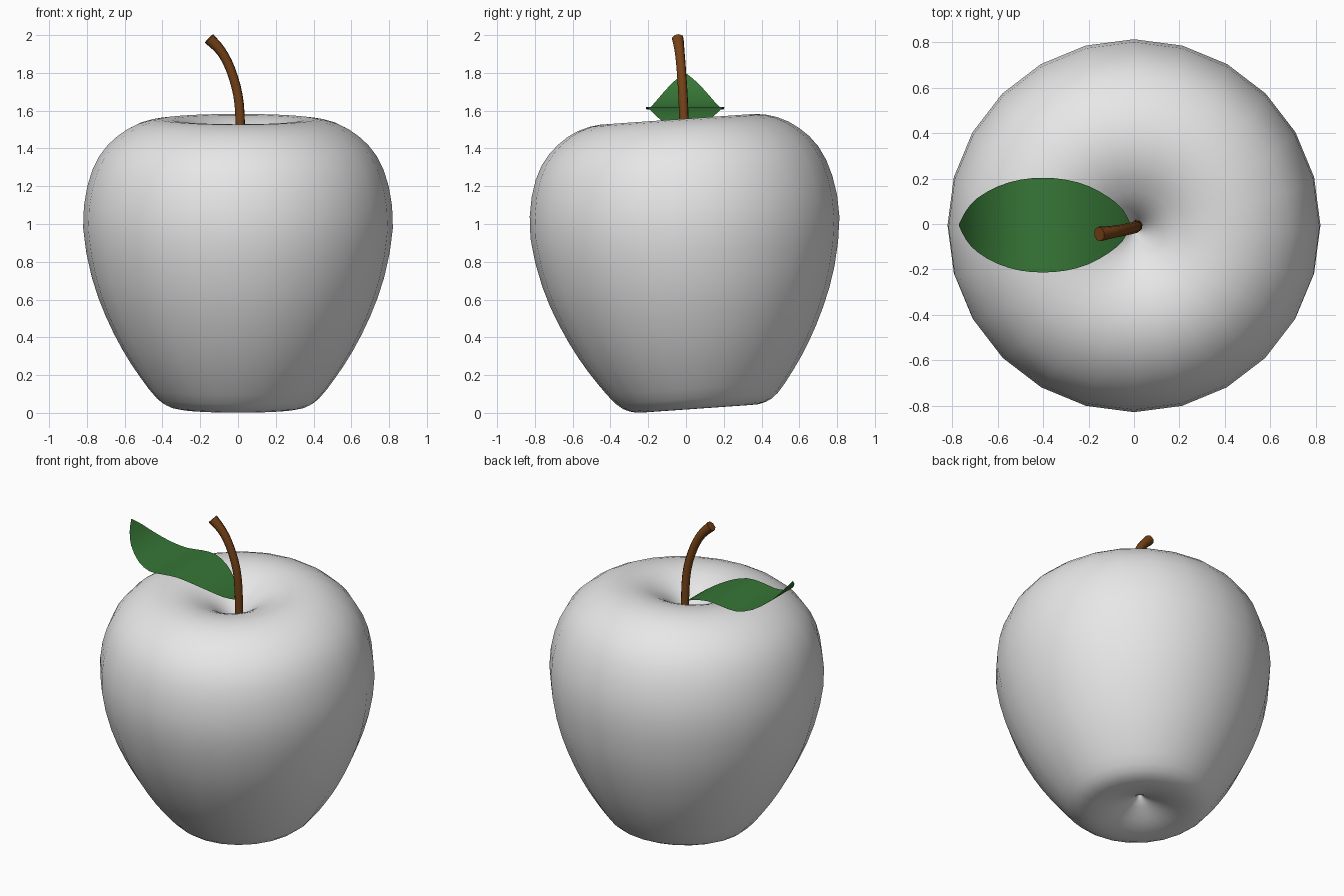
import bpy
import bmesh
import math
from mathutils import Matrix, Vector

cube = bpy.data.objects.get("Cube")
if cube:
    bpy.data.objects.remove(cube, do_unlink=True)


def material(name, color):
    mat = bpy.data.materials.new(name)
    mat.use_nodes = True
    mat.diffuse_color = (*color, 1)
    bsdf = mat.node_tree.nodes["Principled BSDF"]
    bsdf.inputs["Base Color"].default_value = (*color, 1)
    bsdf.inputs["Roughness"].default_value = 0.7
    return mat


def add_object(name, mesh, mat):
    obj = bpy.data.objects.new(name, mesh)
    bpy.context.collection.objects.link(obj)
    mesh.materials.clear()
    mesh.materials.append(mat)
    return obj


def smooth(obj, angle):
    bpy.ops.object.select_all(action="DESELECT")
    obj.select_set(True)
    bpy.context.view_layer.objects.active = obj
    bpy.ops.object.shade_smooth_by_angle(angle=math.radians(angle))


def flowing(points, steps):
    """Smooth path through the given points."""
    pts = [Vector(p) for p in points]
    pts = [2 * pts[0] - pts[1]] + pts + [2 * pts[-1] - pts[-2]]
    path = []
    for a, b, c, d in zip(pts, pts[1:], pts[2:], pts[3:]):
        for i in range(steps):
            t = i / steps
            path.append(b + (c - a) * t / 2
                        + (2 * a - 5 * b + 4 * c - d) * t * t / 2
                        + (3 * b - a - 3 * c + d) * t ** 3 / 2)
    return path + [pts[-2]]


skin = material("pale grey", (0.8, 0.8, 0.8))
green = material("leaf green", (0.037, 0.18, 0.037))
brown = material("stem brown", (0.18, 0.055, 0.009))

# Fruit body: lathed profile with a hollow at each end, leaning forward
profile = [(0, 0.15), (0.03, 0.11), (0.11, 0.068), (0.19, 0.036), (0.28, 0.02),
           (0.36, 0.03), (0.43, 0.075), (0.52, 0.19), (0.61, 0.33), (0.7, 0.51),
           (0.775, 0.72), (0.82, 0.98), (0.798, 1.2), (0.735, 1.36),
           (0.64, 1.465), (0.53, 1.53), (0.41, 1.556), (0.3, 1.545),
           (0.22, 1.515), (0.15, 1.475), (0.09, 1.42), (0.04, 1.35), (0, 1.27)]
bm = bmesh.new()
verts = [bm.verts.new((0, max(r, 0), z)) for r, z in flowing(profile, 2)]
edges = [bm.edges.new(pair) for pair in zip(verts, verts[1:])]
bmesh.ops.spin(bm, geom=verts + edges, cent=(0, 0, 0), axis=(0, 0, 1),
               angle=math.tau, steps=24, use_duplicate=False)
bmesh.ops.remove_doubles(bm, verts=bm.verts, dist=0.0005)
bmesh.ops.recalc_face_normals(bm, faces=bm.faces)
bmesh.ops.rotate(bm, verts=bm.verts, cent=(0, 0, 0.9),
                 matrix=Matrix.Rotation(math.radians(4), 3, "X"))
mesh = bpy.data.meshes.new("fruit_body")
bm.to_mesh(mesh)
bm.free()
smooth(add_object("fruit_body", mesh, skin), 80)

# Stem: bent tube, flared at the tip
path = [(0.012, -0.005, 1.25, 0.9), (0.012, -0.01, 1.52, 0.95),
        (0.0, -0.016, 1.68, 0.95), (-0.04, -0.025, 1.82, 0.95),
        (-0.09, -0.034, 1.915, 1), (-0.153, -0.044, 1.982, 1.2)]
curve = bpy.data.curves.new("stem", "CURVE")
curve.dimensions = "3D"
curve.bevel_depth = 0.027
curve.bevel_resolution = 2
curve.use_fill_caps = True
stations = flowing(path, 3)
spline = curve.splines.new("POLY")
spline.points.add(len(stations) - 1)
for point, s in zip(spline.points, stations):
    point.co = (s[0], s[1], s[2], 1)
    point.radius = s[3]
helper = bpy.data.objects.new("stem_path", curve)
bpy.context.collection.objects.link(helper)
bpy.context.view_layer.update()
evaluated = helper.evaluated_get(bpy.context.evaluated_depsgraph_get())
mesh = bpy.data.meshes.new_from_object(evaluated)
bpy.data.objects.remove(helper, do_unlink=True)
smooth(add_object("stem", mesh, brown), 60)

# Leaf: thin wavy sheet, each station gives x, half width and height
leaf = [(-0.015, 0.005, 1.475), (-0.05, 0.07, 1.505), (-0.11, 0.122, 1.545),
        (-0.2, 0.172, 1.59), (-0.3, 0.2, 1.618), (-0.4, 0.208, 1.615),
        (-0.5, 0.2, 1.606), (-0.6, 0.17, 1.632), (-0.69, 0.118, 1.692),
        (-0.74, 0.062, 1.752), (-0.77, 0.003, 1.8)]
bm = bmesh.new()
rows = []
for x, half, z in flowing(leaf, 2):
    rows.append([bm.verts.new((x, side * half - 0.005, z)) for side in (-1, 0, 1)])
for a, b in zip(rows, rows[1:]):
    for i in range(2):
        bm.faces.new((a[i], a[i + 1], b[i + 1], b[i]))
bm.normal_update()
if bm.faces[:][0].normal.z < 0:
    bmesh.ops.reverse_faces(bm, faces=bm.faces)
mesh = bpy.data.meshes.new("leaf")
bm.to_mesh(mesh)
bm.free()
smooth(add_object("leaf", mesh, green), 60)
